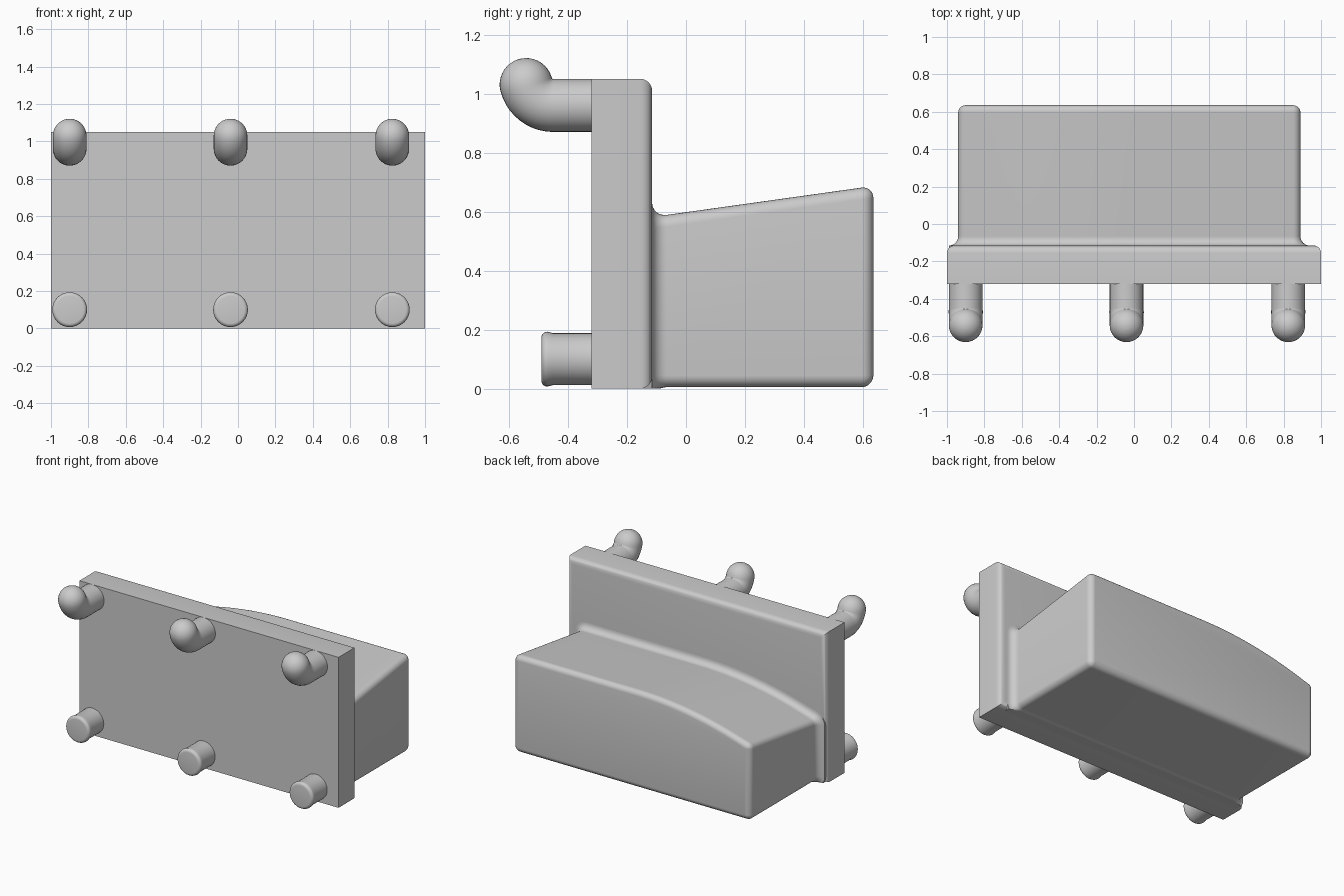
import bpy, bmesh
from math import sin, cos, pi, sqrt, radians
from mathutils import Vector, Matrix

old = bpy.data.objects.get("Cube")
if old:
    bpy.data.objects.remove(old, do_unlink=True)

GREY = (0.6, 0.6, 0.6, 1)
mat = bpy.data.materials.new("plain grey")
mat.use_nodes = True
mat.diffuse_color = GREY
mat.node_tree.nodes["Principled BSDF"].inputs["Base Color"].default_value = GREY


def finish(bm, name):
    bmesh.ops.recalc_face_normals(bm, faces=bm.faces)
    mesh = bpy.data.meshes.new(name)
    bm.to_mesh(mesh)
    bm.free()
    mesh.materials.append(mat)
    ob = bpy.data.objects.new(name, mesh)
    bpy.context.collection.objects.link(ob)
    bpy.ops.object.select_all(action="DESELECT")
    ob.select_set(True)
    bpy.context.view_layer.objects.active = ob
    bpy.ops.object.shade_smooth_by_angle(angle=radians(35))
    return ob


def loft(rings, name):
    """Skin a list of equal-length closed rings and cap both ends."""
    bm = bmesh.new()
    loops = [[bm.verts.new(p) for p in ring] for ring in rings]
    n = len(loops[0])
    for a, b in zip(loops, loops[1:]):
        for i in range(n):
            j = (i + 1) % n
            bm.faces.new((a[i], a[j], b[j], b[i]))
    bm.faces.new(loops[0])
    bm.faces.new(loops[-1])
    return finish(bm, name)


# Back plate: rounded only on the edges of its rear face
Y_FRONT, Y_REAR, HEIGHT = -0.32, -0.115, 1.05
bm = bmesh.new()
bmesh.ops.create_cube(bm, size=1)
bmesh.ops.scale(bm, vec=(2, Y_REAR - Y_FRONT, HEIGHT), verts=bm.verts)
bmesh.ops.translate(bm, vec=(0, (Y_REAR + Y_FRONT) / 2, HEIGHT / 2), verts=bm.verts)
rear = [e for e in bm.edges if all(v.co.y > -0.2 for v in e.verts)]
bmesh.ops.bevel(bm, geom=rear, offset=0.04, segments=6, profile=0.5, affect="EDGES")
finish(bm, "back_plate")

# Bin body: rounded outline, sloped top that curves down at one end
X0, X1, FLOOR, R, FILLET, Y_END = -0.94, 0.89, 0.005, 0.04, 0.05, 0.635


def top(x, y):
    drop = 0.155 * (max(0, -0.05 - x) / 0.89) ** 2
    return 0.598 + 0.14 * y - drop


def outline(y, grow):
    """Rounded outline at depth y, grown outward by a distance."""
    xl, xr, zb, r = X0 + R, X1 - R, FLOOR + R, R + grow
    pts = []

    def arc(cx, cz, a0, a1):
        for i in range(7):
            a = radians(a0 + (a1 - a0) * i / 6)
            pts.append((cx + r * cos(a), y, max(0, cz + r * sin(a))))

    arc(xr, zb, -90, 0)
    arc(xr, top(xr, y) - R, 0, 90)
    for i in range(1, 24):
        x = xr + (xl - xr) * i / 24
        pts.append((x, y, top(x, y) + grow))
    arc(xl, top(xl, y) - R, 105, 180)
    arc(xl, zb, 180, 270)
    return pts


rings = [outline(-0.16, FILLET)]
for i in range(9):
    a = pi / 2 * i / 8
    rings.append(outline(Y_REAR + FILLET * (1 - cos(a)), FILLET * (1 - sin(a))))
for i in range(8):
    a = pi / 2 * i / 7 * 0.97
    rings.append(outline(Y_END - R + R * sin(a), R * (cos(a) - 1)))
loft(rings, "bin_body")


# Pegs: round tubes following a path in the y-z plane
def ring(x, y, z, tilt, r, n=32):
    """Circle whose axis points to -y, tilted upward by an angle."""
    side, up = Vector((1, 0, 0)), Vector((0, sin(tilt), cos(tilt)))
    return [Vector((x, y, z)) + r * (cos(t) * side + sin(t) * up)
            for t in (2 * pi * i / n for i in range(n))]


PEG_R, BEND = 0.09, 0.095
for label, x in (("right", -0.9), ("middle", -0.04), ("left", 0.825)):
    # Upper hook: straight stem, upward bend, ball end
    rings = [ring(x, Y_FRONT + 0.02, 0.96, 0, PEG_R)]
    for i in range(11):
        a = radians(75) * i / 10
        y, z = -0.45 - BEND * sin(a), 0.96 + BEND * (1 - cos(a))
        rings.append(ring(x, y, z, a, PEG_R))
    for i in range(1, 10):
        b = pi / 2 * i / 9 * 0.98
        s = PEG_R * sin(b)
        rings.append(ring(x, y - s * cos(a), z + s * sin(a), a, PEG_R * cos(b)))
    loft(rings, label + "_upper_hook")

    # Lower peg: short stem with a softened, slightly wider tip
    rings = [ring(x, Y_FRONT + 0.02, 0.1, 0, 0.088), ring(x, -0.45, 0.1, 0, 0.088)]
    for i in range(6):
        b = pi / 2 * i / 5
        rings.append(ring(x, -0.47 - 0.02 * sin(b), 0.1, 0, 0.073 + 0.02 * cos(b)))
    loft(rings, label + "_lower_peg")
